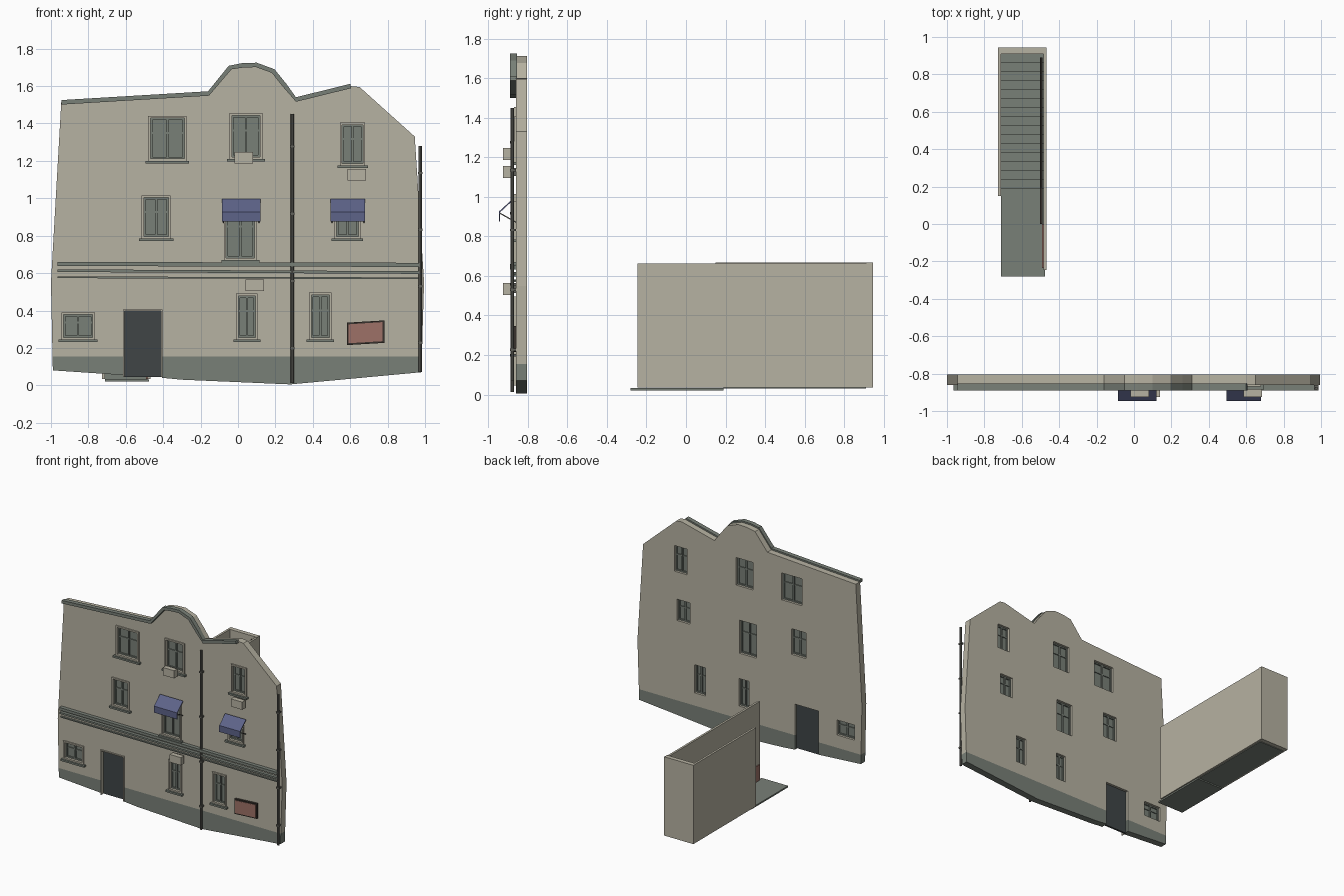
import bpy, bmesh, math
from mathutils import Vector

default = bpy.data.objects.get("Cube")
if default:
    bpy.data.objects.remove(default, do_unlink=True)


def material(name, r, g, b):
    mat = bpy.data.materials.new(name)
    mat.use_nodes = True
    mat.diffuse_color = (r, g, b, 1)
    mat.node_tree.nodes["Principled BSDF"].inputs["Base Color"].default_value = (r, g, b, 1)
    return mat


STONE = material("beige plaster", .47, .445, .36)
GREY = material("grey green", .19, .215, .185)
SLATE = material("dark slate", .05, .06, .062)
PIPE = material("pipe grey", .12, .12, .105)
BLUE = material("awning blue", .11, .125, .25)
RED = material("faded red", .34, .165, .135)
DARK = material("dark brown", .04, .032, .026)

FRONT, BACK = -.86, -.805      # wall planes
RELIEF = -.885                 # front of raised trim


def finish(name, bm, *mats):
    bmesh.ops.recalc_face_normals(bm, faces=bm.faces)
    mesh = bpy.data.meshes.new(name)
    bm.to_mesh(mesh)
    bm.free()
    for mat in mats:
        mesh.materials.append(mat)
    obj = bpy.data.objects.new(name, mesh)
    bpy.context.scene.collection.objects.link(obj)
    return obj


def boxes(name, mat, *spans):
    """One object made of axis-aligned boxes given as x, y and z ranges."""
    bm = bmesh.new()
    for xs, ys, zs in spans:
        made = bmesh.ops.create_cube(bm, size=1)
        for v in made["verts"]:
            v.co = [min(r) if c < 0 else max(r) for c, r in zip(v.co, (xs, ys, zs))]
    return finish(name, bm, mat)


def prism(name, mat, points, start, end, along="y"):
    """Extrude an outline along y (points are x, z) or x (points are y, z)."""
    bm = bmesh.new()
    if along == "y":
        verts = [bm.verts.new((a, start, b)) for a, b in points]
        shift = (0, end - start, 0)
    else:
        verts = [bm.verts.new((start, a, b)) for a, b in points]
        shift = (end - start, 0, 0)
    face = bm.faces.new(verts)
    made = bmesh.ops.extrude_face_region(bm, geom=[face])
    moved = [g for g in made["geom"] if isinstance(g, bmesh.types.BMVert)]
    bmesh.ops.translate(bm, verts=moved, vec=shift)
    return finish(name, bm, mat)


def rect(x0, x1, z0, z1):
    return [(x0, z0), (x1, z0), (x1, z1), (x0, z1)]


# Window openings: left, right, bottom, top
windows = {
    "upper_right": (-.48, -.275, 1.2, 1.44),
    "upper_middle": (-.045, .13, 1.21, 1.455),
    "upper_left": (.545, .68, 1.175, 1.405),
    "middle_right": (-.515, -.36, .785, 1.015),
    "middle_middle": (-.075, .1, .67, .96),
    "middle_left": (.515, .655, .785, .98),
    "lower_far_right": (-.945, -.765, .245, .39),
    "lower_middle": (-.01, .105, .245, .49),
    "lower_left": (.38, .5, .245, .495),
}
door = (-.615, -.405, .045, .405)
rim = .012

# Gable line shared by the wall and its coping
gable = [(-.945, 1.525), (-.16, 1.572), (-.05, 1.708), (.02, 1.722), (.1, 1.725),
         (.195, 1.69), (.26, 1.61), (.31, 1.54), (.6, 1.612)]

# Front wall: filled outline with window holes
outline = [(x, z - .012) for x, z in gable]
outline += [(.65, 1.595), (.945, 1.33), (.995, .55), (.98, .07), (.28, .005), (-.3, .03),
            (door[1], .04), (door[1], door[3]), (door[0], door[3]), (door[0], .055),
            (-.99, .08), (-1, .55)]
curve = bpy.data.curves.new("wall_outline", "CURVE")
curve.dimensions = "2D"
curve.fill_mode = "BOTH"
curve.extrude = (BACK - FRONT) / 2
holes = [rect(a + rim, b - rim, c + rim, d - rim) for a, b, c, d in windows.values()]
for loop in [outline] + holes:
    spline = curve.splines.new("POLY")
    spline.points.add(len(loop) - 1)
    for point, (x, z) in zip(spline.points, loop):
        point.co = (x, z, 0, 1)
    spline.use_cyclic_u = True
helper = bpy.data.objects.new("wall_outline", curve)
bpy.context.scene.collection.objects.link(helper)
graph = bpy.context.evaluated_depsgraph_get()
filled = bpy.data.meshes.new_from_object(helper.evaluated_get(graph))
bm = bmesh.new()
bm.from_mesh(filled)
bpy.data.objects.remove(helper, do_unlink=True)
bmesh.ops.remove_doubles(bm, verts=bm.verts, dist=.0001)
for v in bm.verts:
    v.co = (v.co.x, (FRONT + BACK) / 2 - v.co.z, v.co.y)
# Painted plinth along the foot of the wall
plinth_top = .155
bmesh.ops.bisect_plane(bm, geom=bm.verts[:] + bm.edges[:] + bm.faces[:],
                       plane_co=(0, 0, plinth_top), plane_no=(0, 0, 1))
for f in bm.faces:
    f.material_index = 1 if f.calc_center_median().z < plinth_top else 0
    f.smooth = False
finish("front_wall", bm, STONE, GREY)

# Coping following the gable
lower = []
for i, (x, z) in enumerate(gable):
    before, after = gable[max(i - 1, 0)], gable[min(i + 1, len(gable) - 1)]
    way = (Vector(after) - Vector(before)).normalized()
    lower.append((x + way.y * .024, z - way.x * .024))
prism("gable_coping", GREY, gable + lower[::-1], -.89, FRONT + .006)


def surround(x0, x1, z0, z1, y0, y1, t):
    """Four bars of width t around a rectangle."""
    return [((x0, x0 + t), (y0, y1), (z0, z1)), ((x1 - t, x1), (y0, y1), (z0, z1)),
            ((x0 + t, x1 - t), (y0, y1), (z0, z0 + t)), ((x0 + t, x1 - t), (y0, y1), (z1 - t, z1))]


# Windows: trim, pane, glazing bars and sill
for name, (x0, x1, z0, z1) in windows.items():
    boxes(name + "_trim", STONE, *surround(x0, x1, z0, z1, -.87, FRONT + .01, rim))
    boxes(name + "_pane", GREY, ((x0, x1), (-.84, -.834), (z0, z1)))
    mid, bar = (x0 + x1) / 2, z0 + (z1 - z0) * .62
    boxes(name + "_bars", GREY,
          ((mid - .006, mid + .006), (-.85, -.824), (z0 + rim, z1 - rim)),
          ((x0 + rim, x1 - rim), (-.847, -.827), (bar - .005, bar + .005)),
          *surround(x0 + rim, x1 - rim, z0 + rim, z1 - rim, -.85, -.824, .01))
    boxes(name + "_sill", GREY, ((x0 - .014, x1 + .014), (RELIEF, FRONT), (z0 - .014, z0)))

# Door with its frame
boxes("door", SLATE, ((door[0], door[1]), (-.84, -.825), (door[2], door[3])))
boxes("door_frame", STONE, *[s for i, s in enumerate(surround(*door, -.87, FRONT + .02, .008)) if i != 2])

# Belt courses, slightly sloping
for name, left, right, height, depth in (("upper_belt", .66, .655, .022, -.89),
                                         ("middle_belt", .62, .61, .014, RELIEF),
                                         ("lower_belt", .582, .577, .009, -.875)):
    prism(name, GREY, [(-.965, left), (.97, right), (.97, right - height),
                       (-.965, left - height)], depth, FRONT)


# Drain pipes with brackets
def drain_pipe(name, x, low, high):
    bm = bmesh.new()
    made = bmesh.ops.create_cone(bm, cap_ends=True, segments=8, radius1=.009,
                                 radius2=.009, depth=high - low)
    bmesh.ops.translate(bm, verts=made["verts"], vec=(x, -.879, (low + high) / 2))
    finish(name, bm, PIPE)
    count = 4
    heights = [low + (high - low) * (i + .5) / count for i in range(count)]
    boxes(name + "_brackets", PIPE, *[((x - .012, x + .012), (-.891, FRONT), (z, z + .012))
                                      for z in heights])


drain_pipe("middle_drain_pipe", .29, .012, 1.45)
drain_pipe("left_drain_pipe", .975, .07, 1.28)

# Cooling units
for name, x, z in (("upper", -.02, 1.185), ("side", .585, 1.095), ("lower", .04, .503)):
    boxes(name + "_cooling_unit", STONE, ((x, x + .1), (-.925, RELIEF), (z, z + .062)))
    boxes(name + "_cooling_mount", PIPE, ((x + .02, x + .08), (RELIEF, FRONT), (z + .01, z + .05)))

# Awnings with side arms
for name, x0, x1 in (("middle_awning", -.085, .12), ("left_awning", .495, .68)):
    prism(name, BLUE, [(-.87, .995), (-.945, .927), (-.945, .875), (-.94, .875),
                       (-.94, .922), (-.87, .987)], x0, x1, "x")
    for side, x in (("right", x0 + .005), ("left", x1 - .01)):
        prism(name + "_arm_" + side, PIPE, [(-.94, .92), (FRONT, .875), (FRONT, .868),
                                            (-.94, .913)], x, x + .005, "x")

# Notice board
prism("notice_board_frame", DARK, [(.583, .215), (.782, .227), (.782, .347), (.583, .335)], -.878, FRONT)
prism("notice_board", RED, [(.592, .225), (.773, .236), (.773, .338), (.592, .326)], -.882, -.87)

# Rear stairwell: three walls, open top and front
boxes("stairwell_right_wall", STONE, ((-.727, -.71), (.15, .945), (.035, .668)))
boxes("stairwell_back_wall", STONE, ((-.727, -.468), (.91, .945), (.035, .668)))
boxes("stairwell_left_wall", STONE, ((-.485, -.468), (-.245, .945), (.035, .663)))
boxes("stairwell_floor", GREY, ((-.712, -.475), (-.28, .19), (.02, .032)))
count, start, run, rise = 15, .19, .048, .034
boxes("stairs", GREY, *[((-.71, -.485), (start + i * run, start + (i + 1) * run),
                         (.03, .035 + (i + 1) * rise)) for i in range(count)])
boxes("stairwell_panel", RED, ((-.491, -.484), (-.235, 0), (.035, .16)))
prism("stair_handrail", DARK, [(0, .17), (.19, .17), (.89, .64), (.89, .655),
                               (.19, .185), (0, .185)], -.503, -.49, "x")
